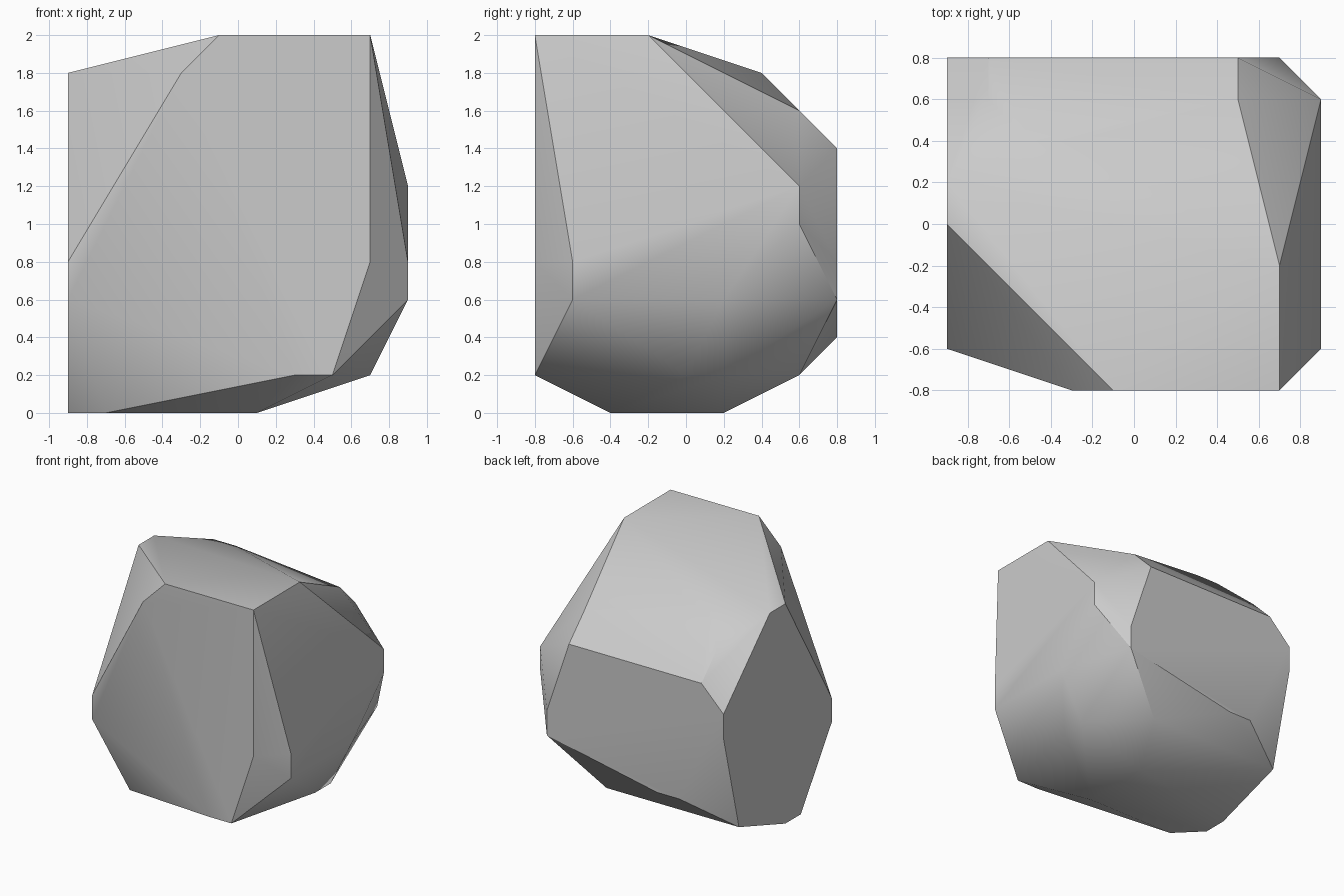
import bpy
import bmesh
import math

# Remove the default cube only
default_cube = bpy.data.objects.get("Cube")
if default_cube:
    bpy.data.objects.remove(default_cube, do_unlink=True)

STEP = 0.2  # grid spacing shared by every corner of the boulder

# Corners of the boulder per horizontal layer, bottom to top, in grid steps
layers = [
    [(0, 3), (0, 4), (1, 2), (5, 2), (5, 5)],
    [(6, 0), (7, 0), (8, 4), (8, 5), (6, 7), (0, 7)],
    [(3, 8), (2, 8)],
    [(0, 1), (9, 1), (9, 5), (8, 8)],
    [(0, 1), (8, 0), (9, 1), (8, 8)],
    [(9, 7), (0, 8)],
    [(9, 7), (0, 8)],
    [(7, 8), (1, 8)],
    [(7, 7), (1, 7)],
    [(3, 0), (0, 4), (0, 5), (3, 6), (2, 6)],
    [(4, 0), (8, 0), (8, 3)],
]


def make_material(name, colour):
    """Plain single-colour material for viewport and render."""
    material = bpy.data.materials.new(name)
    material.use_nodes = True
    material.diffuse_color = colour
    shader = next(n for n in material.node_tree.nodes if n.type == "BSDF_PRINCIPLED")
    shader.inputs["Base Color"].default_value = colour
    return material


def make_hull(name, corner_layers, material):
    """Wrap the layered corners in a convex skin with merged flat facets."""
    bm = bmesh.new()
    half_width = max(x for layer in corner_layers for x, y in layer) / 2
    half_depth = max(y for layer in corner_layers for x, y in layer) / 2
    for level, layer in enumerate(corner_layers):
        for x, y in layer:
            bm.verts.new(((x - half_width) * STEP, (y - half_depth) * STEP, level * STEP))

    bmesh.ops.convex_hull(bm, input=bm.verts[:], use_existing_faces=False)
    loose = [v for v in bm.verts if not v.link_faces]
    bmesh.ops.delete(bm, geom=loose, context="VERTS")
    bmesh.ops.dissolve_limit(
        bm, angle_limit=math.radians(1), verts=bm.verts[:], edges=bm.edges[:]
    )
    bmesh.ops.recalc_face_normals(bm, faces=bm.faces[:])

    mesh = bpy.data.meshes.new(name)
    bm.to_mesh(mesh)
    bm.free()
    mesh.materials.append(material)
    obj = bpy.data.objects.new(name, mesh)
    bpy.context.collection.objects.link(obj)
    return obj


# Boulder body with soft shallow facets and crisp steep edges
stone_grey = make_material("stone_grey", (0.6, 0.6, 0.6, 1))
boulder = make_hull("boulder", layers, stone_grey)

for obj in bpy.context.selected_objects:
    obj.select_set(False)
boulder.select_set(True)
bpy.context.view_layer.objects.active = boulder
bpy.ops.object.shade_smooth_by_angle(angle=math.radians(30))
